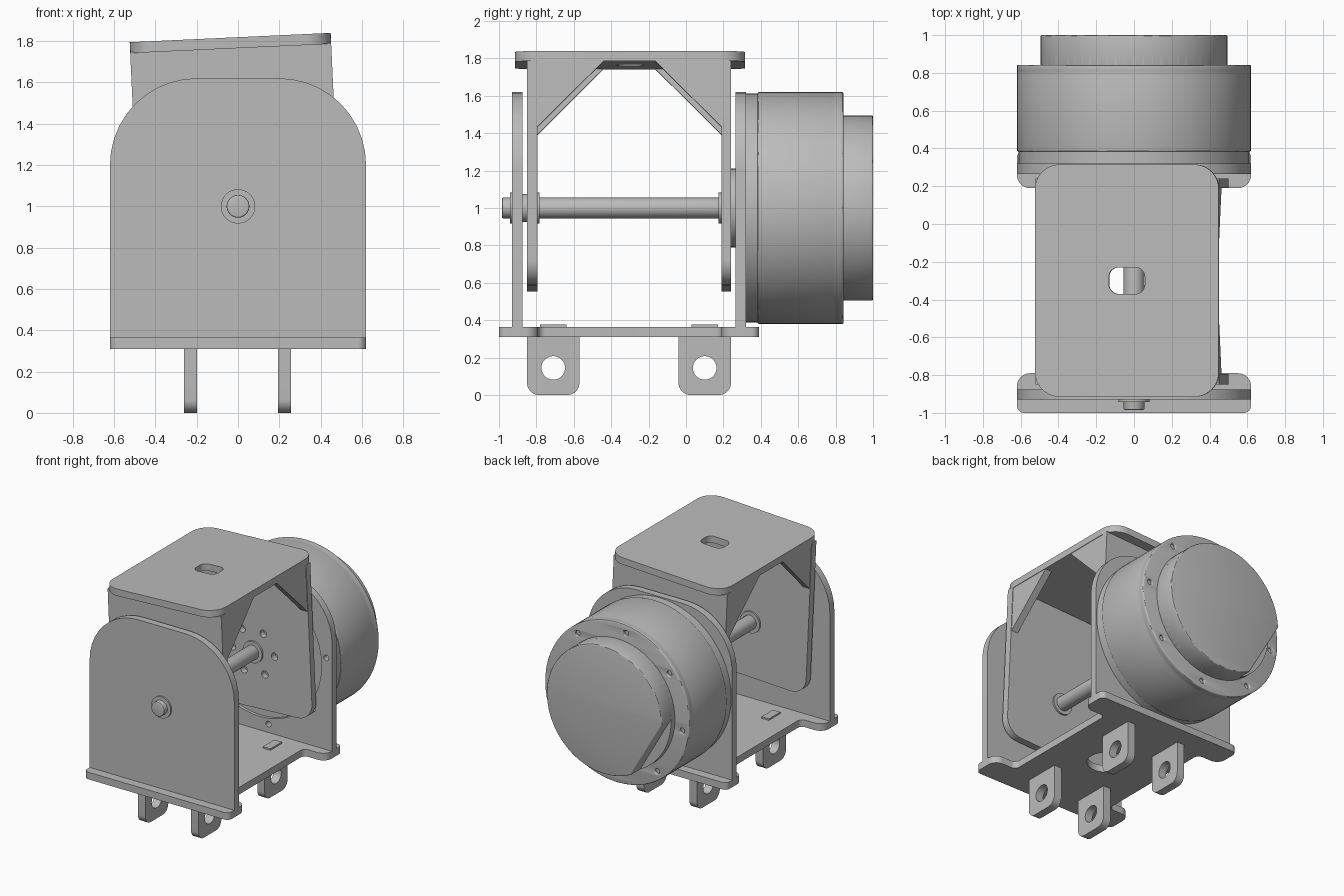
import bpy, bmesh, math
from mathutils import Matrix, Vector

if "Cube" in bpy.data.objects:
    bpy.data.objects.remove(bpy.data.objects["Cube"], do_unlink=True)

grey = bpy.data.materials.new("plain_grey")
grey.use_nodes = True
grey.diffuse_color = (0.5, 0.5, 0.5, 1)
grey.node_tree.nodes["Principled BSDF"].inputs["Base Color"].default_value = (0.5, 0.5, 0.5, 1)

# Sketch planes: each maps sketch (u, v, depth) to the model axes
PLANES = {
    "y": Matrix(((1, 0, 0, 0), (0, 0, -1, 0), (0, 1, 0, 0), (0, 0, 0, 1))),
    "x": Matrix(((0, 0, 1, 0), (1, 0, 0, 0), (0, 1, 0, 0), (0, 0, 0, 1))),
    "z": Matrix.Identity(4),
}
AXIS = 1.0    # height of the pivot axis
PIVOT = Matrix.Translation((0, 0, AXIS))
TILT = PIVOT @ Matrix.Rotation(math.radians(-2.65), 4, "Y")
SPIN = 7.5    # turn of the motor bolt pattern in degrees


def circle(r, u=0.0, v=0.0, n=64):
    return [(u + r * math.cos(2 * math.pi * i / n), v + r * math.sin(2 * math.pi * i / n))
            for i in range(n)]


def ring_of_holes(count, ring, r, turn=0.0):
    angles = [math.radians(turn + 360 * i / count) for i in range(count)]
    return [circle(r, ring * math.cos(a), ring * math.sin(a), 16) for a in angles]


def rounded(corners, steps=10):
    """Outline from (u, v, radius) corners, convex or concave."""
    out = []
    for i, (u, v, r) in enumerate(corners):
        p = Vector((u, v))
        if r == 0:
            out.append((u, v))
            continue
        a = (Vector(corners[i - 1][:2]) - p).normalized()
        b = (Vector(corners[(i + 1) % len(corners)][:2]) - p).normalized()
        half = a.angle(b) / 2
        centre = p + (a + b).normalized() * r / math.sin(half)
        start = p + a * r / math.tan(half) - centre
        end = p + b * r / math.tan(half) - centre
        sweep = start.angle(end)
        for k in range(steps + 1):
            t = k / steps
            q = (start * math.sin((1 - t) * sweep) + end * math.sin(t * sweep)) / math.sin(sweep)
            out.append(tuple(centre + q))
    return out


def box(u0, u1, v0, v1, low=0.0, high=0.0):
    return rounded([(u0, v0, low), (u1, v0, low), (u1, v1, high), (u0, v1, high)])


def plate(name, axis, lo, hi, outlines, frame=Matrix.Identity(4), bevel=0.0):
    """Extrude an outline (later outlines are holes) from lo to hi along an axis."""
    curve = bpy.data.curves.new(name, "CURVE")
    curve.dimensions = "2D"
    curve.fill_mode = "BOTH"
    curve.extrude = (hi - lo) / 2 - bevel
    curve.bevel_depth = bevel
    curve.bevel_resolution = 2
    for pts in outlines:
        spline = curve.splines.new("POLY")
        spline.points.add(len(pts) - 1)
        for point, (u, v) in zip(spline.points, pts):
            point.co = (u, v, 0, 1)
        spline.use_cyclic_u = True
    obj = bpy.data.objects.new(name, curve)
    bpy.context.collection.objects.link(obj)
    bpy.ops.object.select_all(action="DESELECT")
    obj.select_set(True)
    bpy.context.view_layer.objects.active = obj
    bpy.ops.object.convert(target="MESH")
    obj = bpy.context.view_layer.objects.active
    shift = Vector()
    shift["xyz".index(axis)] = (lo + hi) / 2
    bm = bmesh.new()
    bm.from_mesh(obj.data)
    bmesh.ops.transform(bm, matrix=frame @ Matrix.Translation(shift) @ PLANES[axis], verts=bm.verts)
    bmesh.ops.remove_doubles(bm, verts=bm.verts, dist=0.0002)
    bmesh.ops.recalc_face_normals(bm, faces=bm.faces)
    bm.to_mesh(obj.data)
    bm.free()
    obj.data.materials.clear()
    obj.data.materials.append(grey)
    bpy.ops.object.shade_smooth_by_angle(angle=math.radians(30))
    return obj


def disc(name, r, lo, hi, bevel=0.0, holes=()):
    return plate(name, "y", lo, hi, [circle(r - bevel)] + list(holes), PIVOT, bevel)


# Outer bracket: two round-topped side plates on a base
side = box(-0.62, 0.62, 0.34 - AXIS, 1.62 - AXIS, 0, 0.42)
plate("front_plate", "y", -0.93, -0.875, [side], PIVOT)
plate("back_plate", "y", 0.265, 0.32,
      [side, circle(0.53)] + ring_of_holes(8, 0.575, 0.022, SPIN), PIVOT)

# Base with a flange at each end and a narrower middle
right_edge = [(0.62, -1.0, 0.04), (0.62, -0.79, 0.07), (0.43, -0.79, 0.04),
              (0.43, 0.19, 0.04), (0.62, 0.19, 0.07), (0.62, 0.39, 0.04)]
left_edge = [(-x, y, r) for x, y, r in reversed(right_edge)]
plate("base_plate", "z", 0.31, 0.365,
      [rounded(right_edge + left_edge), circle(0.14, 0, -0.3)])

# Four mounting lugs with tabs pushed through the base
for end, y in (("front", -0.71), ("back", 0.1)):
    for hand, x in (("left", 0.225), ("right", -0.23)):
        lug = box(y - 0.14, y + 0.14, 0, 0.32, 0.065, 0)
        plate(f"{end}_{hand}_lug", "x", x - 0.032, x + 0.032, [lug, circle(0.063, y, 0.145, 40)])
        plate(f"{end}_{hand}_tab", "x", x - 0.032, x + 0.032, [box(y - 0.07, y + 0.07, 0.3, 0.377)])

# Tilted inner bracket
arm = box(-0.487, 0.487, -0.43, 0.77, 0.13, 0)
plate("inner_front_arm", "y", -0.85, -0.795, [arm], TILT)
plate("inner_back_arm", "y", 0.19, 0.24, [arm] + ring_of_holes(6, 0.18, 0.028), TILT)
slot = box(-0.095, 0.095, -0.37, -0.23, 0.05, 0.05)
plate("top_plate", "z", 0.765, 0.818, [box(-0.487, 0.487, -0.915, 0.315, 0.13, 0.13), slot], TILT)

# Corner gussets under the top plate
for hand, x in (("left", 0.455), ("right", -0.455)):
    for end, y, way in (("front", -0.797, 1), ("back", 0.192, -1)):
        triangle = [(y, 0.41), (y + way * 0.36, 0.768), (y, 0.768)]
        plate(f"{end}_{hand}_gusset", "x", x - 0.028, x + 0.028, [triangle], TILT)

# Pivot shaft and its collars
disc("pivot_shaft", 0.055, -0.985, 0.2, 0.008)
disc("outer_washer", 0.083, -0.942, -0.928)
disc("shaft_spacer", 0.075, -0.876, -0.849)
disc("front_collar", 0.083, -0.797, -0.782)
disc("back_collar", 0.083, 0.175, 0.192)

# Motor: output hub, face, body with bolt holes, stepped rear cap
disc("output_hub", 0.21, 0.238, 0.3)
disc("motor_face", 0.612, 0.319, 0.388)
disc("motor_boss", 0.528, 0.285, 0.33)
disc("motor_body", 0.62, 0.383, 0.8, 0.008)
disc("motor_sleeve", 0.62, 0.78, 0.825)
disc("motor_rim", 0.62, 0.8, 0.842, 0.008, ring_of_holes(8, 0.56, 0.028, SPIN))
disc("cap_ledge", 0.495, 0.835, 0.89)

# Rear cap with one flat cut low on the right side
flat, cap_r, turn = 0.41, 0.487, math.radians(180 + 22.5 + SPIN)
spread = math.acos(flat / cap_r)
cap = [(cap_r * math.cos(a), cap_r * math.sin(a)) for a in
       (turn + spread + (2 * math.pi - 2 * spread) * i / 72 for i in range(73))]
plate("motor_cap", "y", 0.835, 1.0, [cap], PIVOT, 0.008)
